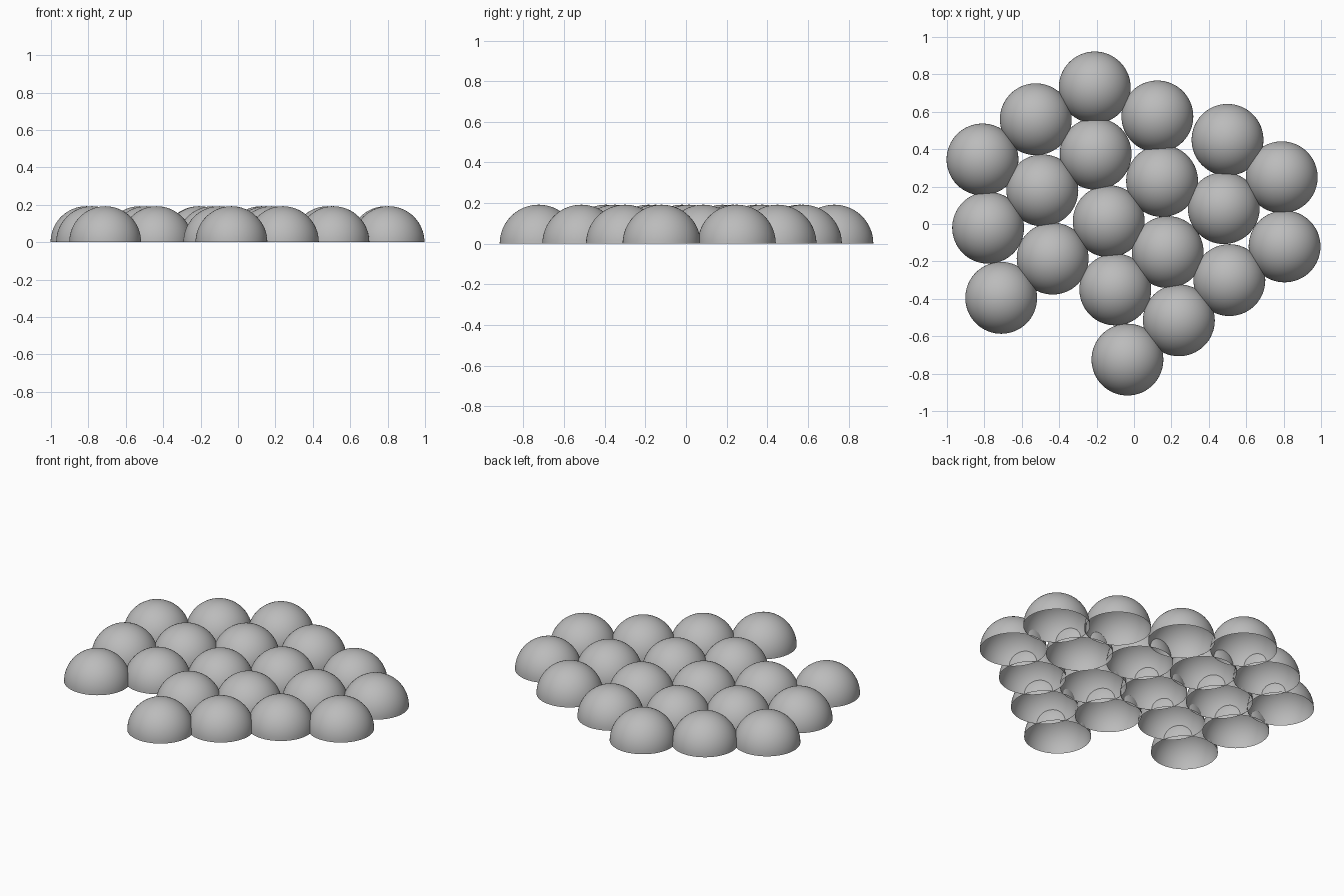
import bpy
import bmesh

RADIUS = 0.192

# Remove the default object
cube = bpy.data.objects.get("Cube")
if cube:
    bpy.data.objects.remove(cube, do_unlink=True)

# Plain grey material
grey = bpy.data.materials.new("plain grey")
grey.use_nodes = True
colour = (0.5, 0.5, 0.5, 1)
grey.diffuse_color = colour
grey.node_tree.nodes["Principled BSDF"].inputs["Base Color"].default_value = colour

# Open dome shell: the upper half of a sphere, without a floor
bm = bmesh.new()
bmesh.ops.create_uvsphere(bm, u_segments=64, v_segments=32, radius=RADIUS)
below = [v for v in bm.verts if v.co.z < -0.001]
bmesh.ops.delete(bm, geom=below, context='VERTS')
for face in bm.faces:
    face.smooth = True
dome_mesh = bpy.data.meshes.new("dome")
bm.to_mesh(dome_mesh)
bm.free()
dome_mesh.materials.append(grey)

# Dome centres, in slanting columns from left to right, each from back to front
columns = [
    [(-0.81, 0.345), (-0.78, -0.02), (-0.71, -0.395)],
    [(-0.525, 0.56), (-0.49, 0.18), (-0.435, -0.185)],
    [(-0.21, 0.73), (-0.205, 0.375), (-0.135, 0.015), (-0.10, -0.35), (-0.035, -0.725)],
    [(0.125, 0.575), (0.15, 0.23), (0.18, -0.15), (0.24, -0.515)],
    [(0.50, 0.45), (0.48, 0.085), (0.51, -0.30)],
    [(0.79, 0.25), (0.805, -0.12)],
]
for c, column in enumerate(columns, 1):
    for r, (x, y) in enumerate(column, 1):
        dome = bpy.data.objects.new(f"dome_column_{c}_row_{r}", dome_mesh)
        dome.location = (x, y, 0)
        bpy.context.collection.objects.link(dome)
